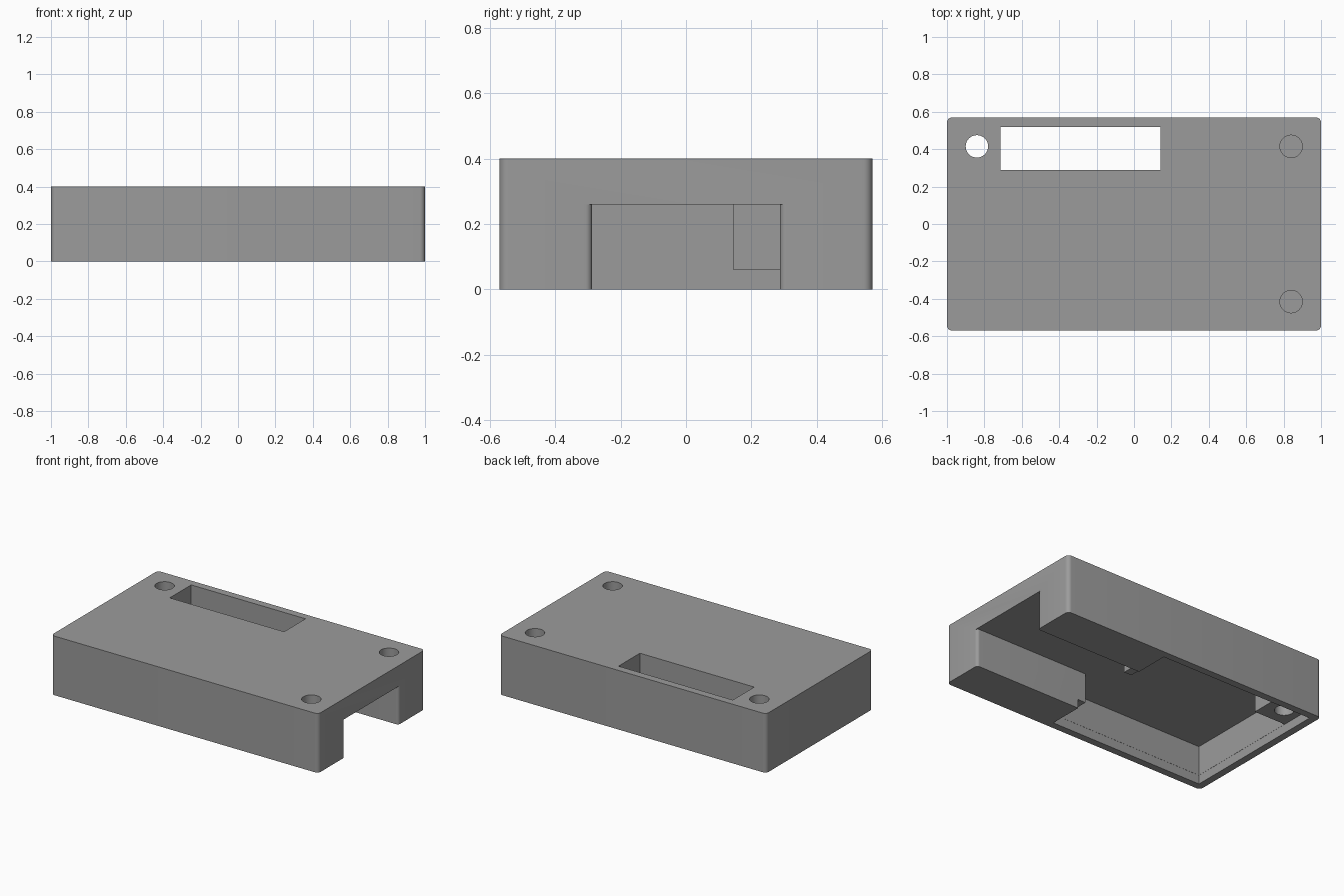
import bpy, bmesh, math

if "Cube" in bpy.data.objects:
    bpy.data.objects.remove(bpy.data.objects["Cube"])

grey = bpy.data.materials.new("plain grey")
grey.diffuse_color = (0.33, 0.33, 0.33, 1)
grey.use_nodes = True
grey.node_tree.nodes["Principled BSDF"].inputs["Base Color"].default_value = grey.diffuse_color


def prism(name, outline, z0, z1):
    """Extrude a plan outline from z0 to z1."""
    bm = bmesh.new()
    face = bm.faces.new([bm.verts.new((x, y, z0)) for x, y in outline])
    top = bmesh.ops.extrude_face_region(bm, geom=[face])["geom"]
    for v in top:
        if isinstance(v, bmesh.types.BMVert):
            v.co.z = z1
    bmesh.ops.recalc_face_normals(bm, faces=bm.faces)
    mesh = bpy.data.meshes.new(name)
    bm.to_mesh(mesh)
    bm.free()
    mesh.materials.append(grey)
    obj = bpy.data.objects.new(name, mesh)
    bpy.context.collection.objects.link(obj)
    return obj


def rect(x0, x1, y0, y1):
    return [(x0, y0), (x1, y0), (x1, y1), (x0, y1)]


def arc(cx, cy, r, a0, a1, n=8):
    angles = [math.radians(a0 + (a1 - a0) * i / n) for i in range(n + 1)]
    return [(cx + r * math.cos(a), cy + r * math.sin(a)) for a in angles]


def cut(target, cutter):
    mod = target.modifiers.new("cut", "BOOLEAN")
    mod.operation, mod.solver, mod.object = "DIFFERENCE", "EXACT", cutter
    bpy.context.view_layer.objects.active = target
    bpy.ops.object.modifier_apply(modifier=mod.name)
    bpy.data.objects.remove(cutter)


# Case block with rounded upright corners
X, Y, H, R = 1.0, 0.57, 0.40, 0.028
outline = []
for i, (sx, sy) in enumerate([(1, 1), (-1, 1), (-1, -1), (1, -1)]):
    outline += arc(sx * (X - R), sy * (Y - R), R, 90 * i, 90 * i + 90)
case = prism("case", outline, 0, H)

# Shallow lid recess in the underside
cut(case, prism("lid_recess", rect(-0.951, 0.201, -0.521, 0.521), -0.1, 0.06))

# Main pocket, corner post and channel leading out through a rounded mouth
M, r = 0.287, 0.02
mouth = arc(X - r, -M - r, r, 90, 0) + [(1.1, -M - r), (1.1, M + r)] + arc(X - r, M + r, r, 0, -90)
pocket = [(-0.95, -0.52), (0.143, -0.52), (0.143, -M)] + mouth + [
    (0.20, M), (0.20, 0.145), (0.143, 0.145), (0.143, 0.52),
    (-0.715, 0.52), (-0.715, M), (-0.95, M)]
cut(case, prism("pocket", pocket, -0.1, 0.26))

# Long window through the top
cut(case, prism("window", rect(-0.714, 0.142, 0.29, 0.519), 0.2, 0.5))

# Screw holes: one through the post, two blind
for x, y, z in [(-0.84, 0.415, -0.1), (0.84, 0.415, 0.06), (0.84, -0.415, 0.06)]:
    cut(case, prism("hole", arc(x, y, 0.06, 0, 348.75, 31), z, 0.5))

# Smooth the rounded edges only
bpy.ops.object.select_all(action="DESELECT")
case.select_set(True)
bpy.context.view_layer.objects.active = case
bpy.ops.object.shade_smooth_by_angle(angle=math.radians(30))
